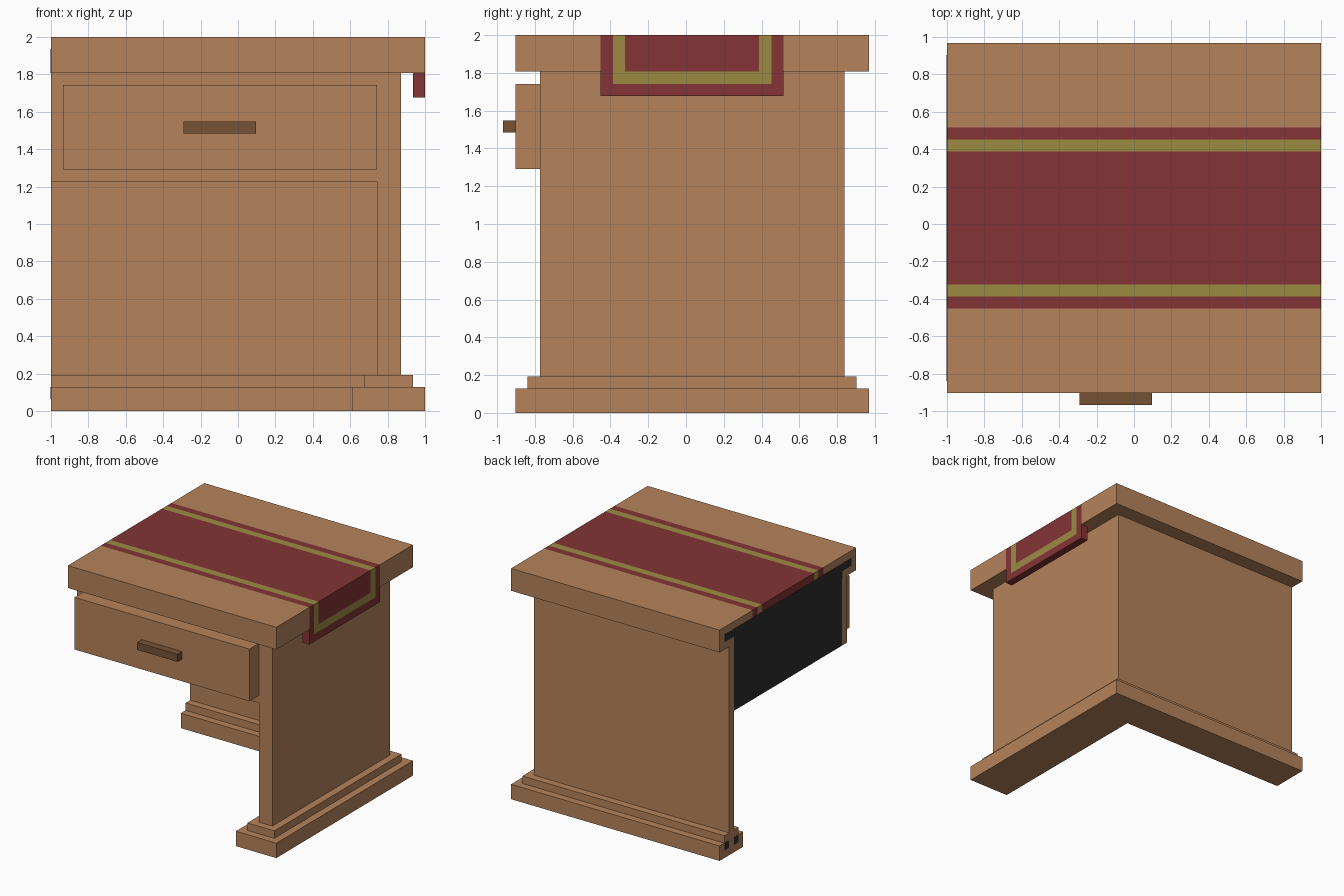
import bpy

cube = bpy.data.objects.get("Cube")
if cube:
    bpy.data.objects.remove(cube, do_unlink=True)

U = 2 / 31                      # one grid step
ORIGIN = (-1.0, -15 * U, 0.0)


def material(name, rgb):
    m = bpy.data.materials.new(name)
    m.use_nodes = True
    m.diffuse_color = (*rgb, 1)
    bsdf = next(n for n in m.node_tree.nodes if n.type == 'BSDF_PRINCIPLED')
    bsdf.inputs["Base Color"].default_value = (*rgb, 1)
    bsdf.inputs["Roughness"].default_value = 0.8
    return m


WOOD = material("warm wood", (0.462, 0.227, 0.105))
HANDLE = material("dark wood", (0.181, 0.084, 0.036))
RED = material("deep red cloth", (0.227, 0.034, 0.036))
GOLD = material("old gold trim", (0.332, 0.258, 0.055))
DARK = material("dark core", (0.028, 0.028, 0.028))


def prism(name, mat, axis, profile, lo, hi):
    """Extrude a profile along an axis; all sizes in grid steps."""
    def point(a, b, c):
        p = {'x': (c, a, b), 'y': (a, c, b), 'z': (a, b, c)}[axis]
        return tuple(o + U * v for o, v in zip(ORIGIN, p))

    n = len(profile)
    area = sum(profile[i - 1][0] * profile[i][1] - profile[i][0] * profile[i - 1][1]
               for i in range(n))
    # keep normals outward for either winding and axis
    if (area < 0) != (axis == 'y'):
        profile = profile[::-1]
    verts = [point(a, b, c) for c in (lo, hi) for a, b in profile]
    faces = [tuple(range(n))[::-1], tuple(range(n, 2 * n))]
    faces += [(i, (i + 1) % n, (i + 1) % n + n, i + n) for i in range(n)]
    mesh = bpy.data.meshes.new(name)
    mesh.from_pydata(verts, [], faces)
    mesh.materials.append(mat)
    ob = bpy.data.objects.new(name, mesh)
    bpy.context.collection.objects.link(ob)
    return ob


def box(name, mat, x, y, z):
    rect = [(x[0], y[0]), (x[1], y[0]), (x[1], y[1]), (x[0], y[1])]
    return prism(name, mat, 'z', rect, *z)


def corner(name, x_in, x_out, y_front, y_in, y_out, z):
    """L-shaped plan: one run along the back, one along the side."""
    plan = [(0, y_in), (x_in, y_in), (x_in, y_front),
            (x_out, y_front), (x_out, y_out), (0, y_out)]
    return prism(name, WOOD, 'z', plan, *z)


# Stepped base and upright panels
corner("base_plinth", 25, 31, 1, 25, 30, (0, 2))
corner("base_step", 26, 30, 2, 26, 29, (2, 3))
corner("upright_panels", 27, 29, 3, 27, 28, (3, 28))

# Drawer compartment, drawer front and handle
box("compartment_core", DARK, (0, 27), (4, 27), (19, 28))
box("compartment_front", WOOD, (0, 27), (3, 4), (19, 28))
box("drawer_front", WOOD, (1, 27), (1, 3), (20, 27))
box("drawer_handle", HANDLE, (11, 17), (0, 1), (23, 24))

# Table top with a channel for the runner
box("top_front", WOOD, (0, 31), (1, 8), (28, 31))
box("top_back", WOOD, (0, 31), (23, 30), (28, 31))
box("top_middle", WOOD, (0, 30), (8, 23), (28, 30))

# Dark core showing at the open left end
prism("top_end_core", DARK, 'x',
      [(4, 28), (27, 28), (27, 29), (29, 29), (29, 30), (2, 30), (2, 29), (4, 29)],
      -0.03, 0)
for side, y in (("outer", 28), ("inner", 26)):
    box("base_end_core_" + side, DARK, (-0.03, 0), (y, y + 1), (1, 2))


# Cloth runner: strips fold over the right edge, with hems along the drop
def strip(name, mat, y0, y1, hem):
    prism(name, mat, 'y',
          [(0, 30), (30, 30), (30, hem), (31, hem), (31, 31), (0, 31)], y0, y1)


strip("runner_center", RED, 10, 21, 28)
for side, gold, red in (("front", 9, 8), ("back", 21, 22)):
    strip("runner_trim_" + side, GOLD, gold, gold + 1, 27)
    strip("runner_border_" + side, RED, red, red + 1, 26)
box("runner_trim_hem", GOLD, (30, 31), (10, 21), (27, 28))
box("runner_border_hem", RED, (30, 31), (9, 22), (26, 27))
